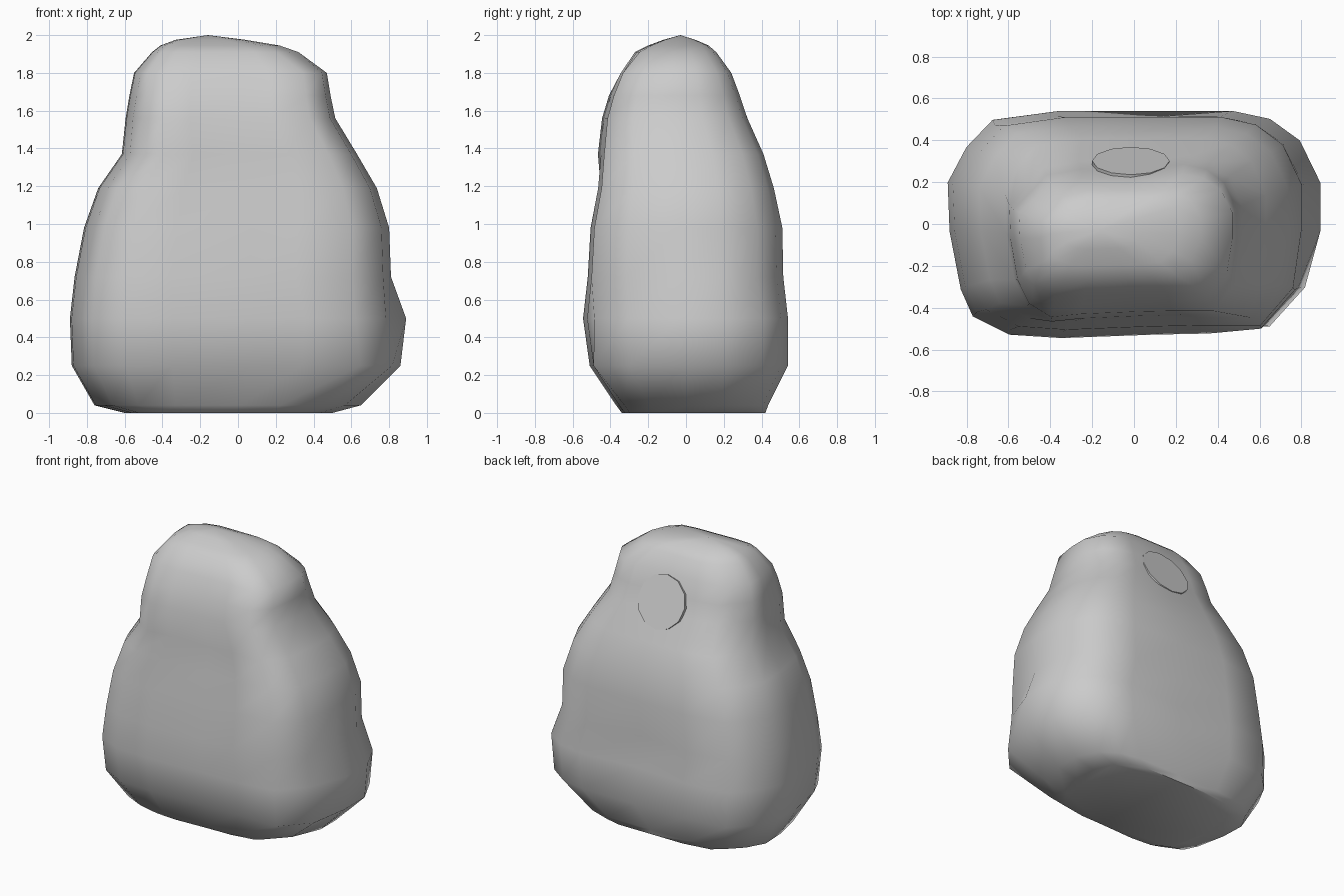
import bpy, bmesh, math

if "Cube" in bpy.data.objects:
    bpy.data.objects.remove(bpy.data.objects["Cube"])

# Boulder outline seen from above, scaled to fit every level
OUTLINE = [(1, -.06), (1, .37), (.89, .74), (.73, .93), (.53, 1), (.05, 1), (-.4, 1),
           (-.76, .92), (-.9, .68), (-1, .37), (-.99, -.06), (-.93, -.57), (-.865, -.81),
           (-.67, -.97), (-.39, -1), (.1, -.97), (.4, -.96), (.7, -.89), (.88, -.56)]

# Levels: z, left x, right x, front y, back y
LEVELS = [(0.00, -.60, .50, -.34, .42), (0.04, -.76, .65, -.37, .435),
          (0.25, -.88, .86, -.51, .54), (0.50, -.89, .89, -.545, .54),
          (0.72, -.865, .81, -.52, .515), (0.98, -.815, .80, -.505, .51),
          (1.19, -.74, .735, -.465, .465), (1.37, -.615, .63, -.45, .41),
          (1.56, -.595, .515, -.43, .325), (1.68, -.575, .49, -.395, .285),
          (1.80, -.55, .47, -.345, .24), (1.91, -.455, .32, -.27, .16),
          (1.945, -.41, .22, -.20, .12), (1.975, -.33, .04, -.12, .05)]


def finish(name, bm, angle):
    bmesh.ops.recalc_face_normals(bm, faces=bm.faces)
    mesh = bpy.data.meshes.new(name)
    bm.to_mesh(mesh)
    bm.free()
    obj = bpy.data.objects.new(name, mesh)
    bpy.context.collection.objects.link(obj)
    bpy.ops.object.select_all(action='DESELECT')
    obj.select_set(True)
    bpy.context.view_layer.objects.active = obj
    bpy.ops.object.shade_smooth_by_angle(angle=math.radians(angle))
    return obj


def uneven(u, v, z):
    """Uneven rock: fuller front right, lump front left, worn and hollowed back."""
    if u > .6 and v < -.5 and (.2 < z < .3 or .6 < z < 1.85):
        return u * 1.08, v * 1.08
    if u < -.6 and v < -.7 and 1.3 < z < 1.75:
        return u * .96, v * 1.07
    if u < -.6 and v > .6 and z > 1.5:
        return u * .93, v * .92
    if abs(u) < .45 and v > .95 and 1.45 < z < 1.85:
        return u, v * .93
    if abs(u) < .1 and v > .95 and .4 < z < .8:
        return u, v * .94
    return u, v


# Boulder body: lofted rings, flat base, off-centre peak
bm = bmesh.new()
rings = []
for z, x0, x1, y0, y1 in LEVELS:
    cx, cy, rx, ry = (x0 + x1) / 2, (y0 + y1) / 2, (x1 - x0) / 2, (y1 - y0) / 2
    ring = []
    for point in OUTLINE:
        u, v = uneven(*point, z)
        ring.append(bm.verts.new((cx + rx * u, cy + ry * v, z)))
    rings.append(ring)
n = len(OUTLINE)
for a, b in zip(rings, rings[1:]):
    for i in range(n):
        j = (i + 1) % n
        bm.faces.new((a[i], a[j], b[j], b[i]))
bm.faces.new(rings[0])
peak = bm.verts.new((-.16, -.03, 2.0))
for i in range(n):
    bm.faces.new((rings[-1][i], rings[-1][(i + 1) % n], peak))
finish("boulder", bm, 58)

# Round plate set into the upper back, leaning with the slope
bm = bmesh.new()
bmesh.ops.create_cone(bm, cap_ends=True, segments=12, radius1=.185, radius2=.185, depth=.1)
plate = finish("back_plate", bm, 35)
plate.rotation_euler = (math.radians(-69), 0, 0)
plate.location = (-.015, .255, 1.605)
